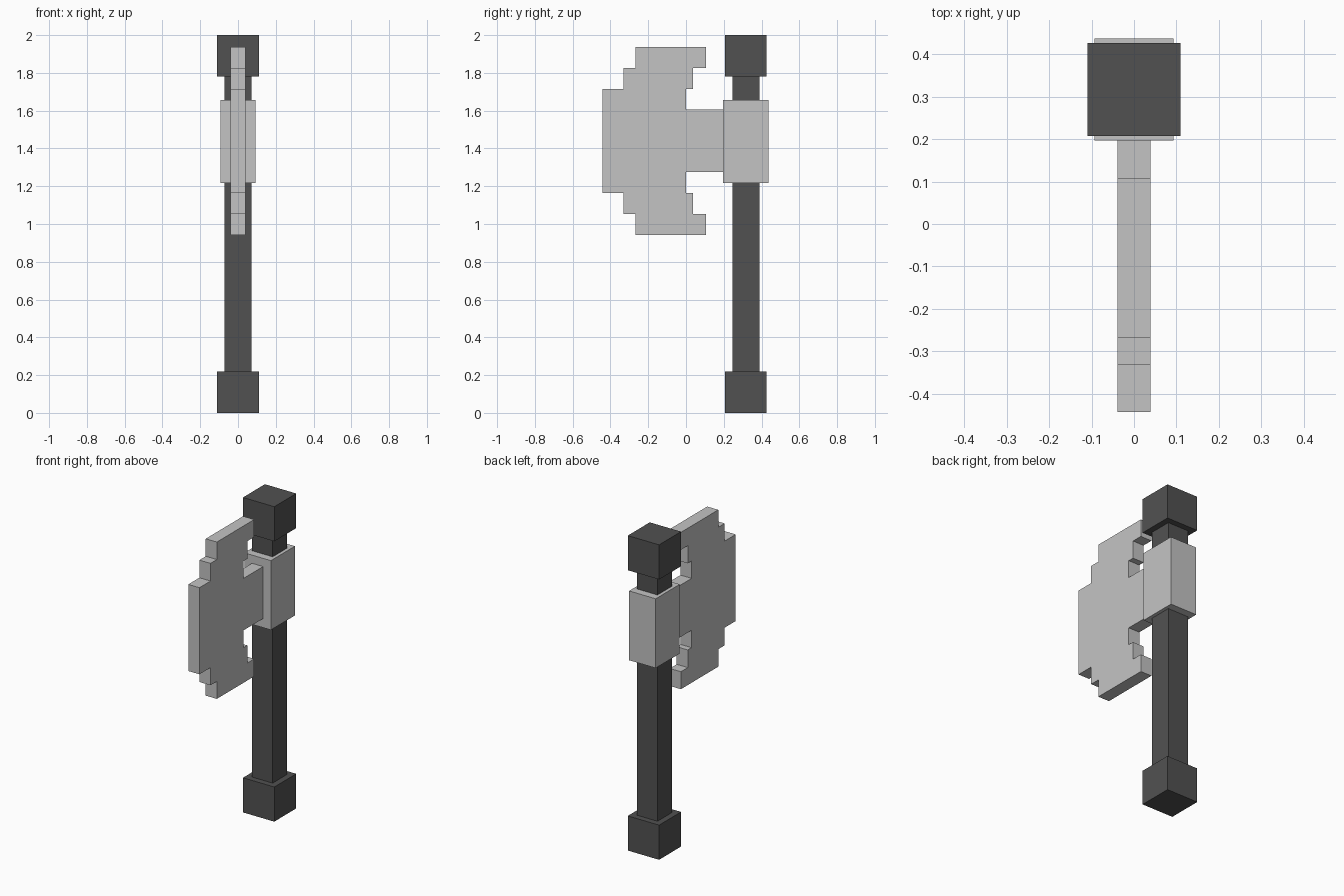
import bpy, bmesh

if "Cube" in bpy.data.objects:
    bpy.data.objects.remove(bpy.data.objects["Cube"])


def material(name, value):
    m = bpy.data.materials.new(name)
    m.diffuse_color = (value, value, value, 1)
    m.use_nodes = True
    m.node_tree.nodes["Principled BSDF"].inputs["Base Color"].default_value = m.diffuse_color
    return m


dark = material("dark_grey", 0.083)
steel = material("light_grey", 0.55)
AXIS_Y = 0.317   # handle centre line
MID_Z = 1.44     # blade centre height


def add_object(name, bm, mat):
    bmesh.ops.recalc_face_normals(bm, faces=bm.faces)
    mesh = bpy.data.meshes.new(name)
    bm.to_mesh(mesh)
    bm.free()
    mesh.materials.append(mat)
    obj = bpy.data.objects.new(name, mesh)
    bpy.context.collection.objects.link(obj)


def box(name, half_x, half_y, z0, z1, mat):
    bm = bmesh.new()
    bmesh.ops.create_cube(bm, size=1)
    for v in bm.verts:
        v.co.x *= 2 * half_x
        v.co.y = AXIS_Y + v.co.y * 2 * half_y
        v.co.z = z0 if v.co.z < 0 else z1
    add_object(name, bm, mat)


# Handle with square end caps
box("shaft", 0.072, 0.072, 0.2, 1.8, dark)
box("bottom_cap", 0.11, 0.11, 0.0, 0.22, dark)
box("top_cap", 0.11, 0.11, 1.78, 2.0, dark)

# Collar that holds the blade
box("collar", 0.0935, 0.1205, 1.217, 1.657, steel)

# Stepped blade: upper half of the outline (y, height above middle), mirrored down
upper = [(0.21, 0.165), (0.0, 0.165), (0.0, 0.275), (0.038, 0.275),
         (0.038, 0.387), (0.107, 0.387), (0.107, 0.498), (-0.268, 0.498),
         (-0.268, 0.387), (-0.332, 0.387), (-0.332, 0.275), (-0.443, 0.275)]
outline = upper + [(y, -h) for y, h in reversed(upper)]
bm = bmesh.new()
face = bm.faces.new([bm.verts.new((-0.039, y, MID_Z + h)) for y, h in outline])
side = bmesh.ops.extrude_face_region(bm, geom=[face])["geom"]
bmesh.ops.translate(bm, vec=(0.078, 0, 0),
                    verts=[g for g in side if isinstance(g, bmesh.types.BMVert)])
add_object("blade", bm, steel)
